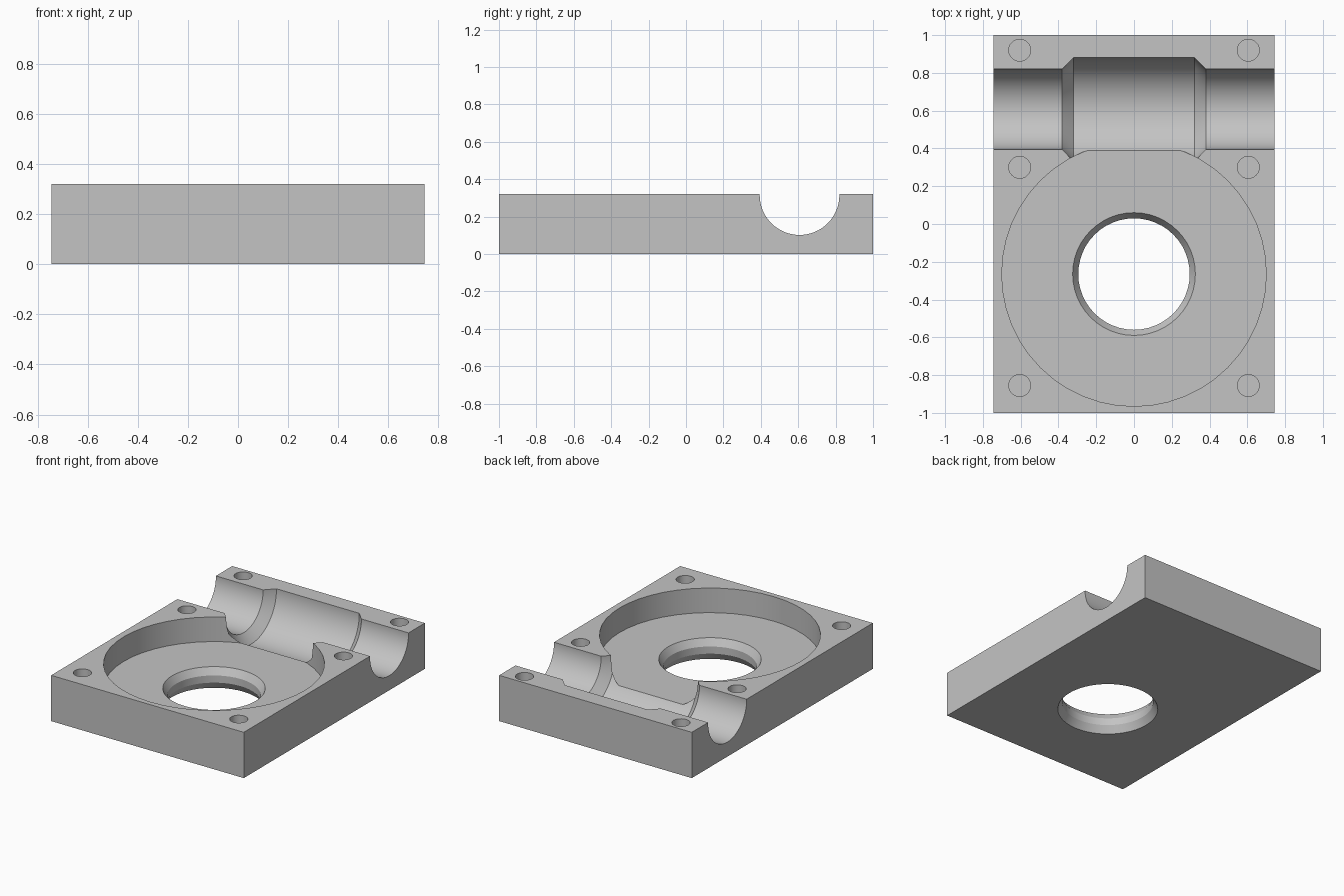
import bpy, bmesh
from math import cos, sin, tau, pi, radians
from mathutils import Matrix, Vector

cube = bpy.data.objects.get("Cube")
if cube:
    bpy.data.objects.remove(cube, do_unlink=True)

WIDTH, LENGTH, TOP = 1.49, 2.0, 0.32
FLOOR = 0.148          # pocket floor height
GEAR = (0, -0.265, 0)  # pocket centre
SHAFT = (0, 0.607, 0.315)

grey = bpy.data.materials.new("machined grey")
grey.use_nodes = True
color = (0.55, 0.55, 0.55, 1)
grey.diffuse_color = color
grey.node_tree.nodes["Principled BSDF"].inputs["Base Color"].default_value = color


def add_object(name, bm):
    bmesh.ops.recalc_face_normals(bm, faces=bm.faces)
    mesh = bpy.data.meshes.new(name)
    bm.to_mesh(mesh)
    bm.free()
    mesh.materials.append(grey)
    obj = bpy.data.objects.new(name, mesh)
    bpy.context.collection.objects.link(obj)
    return obj


def revolved(name, profile, centre, sides, along_x=False):
    """Closed solid turned from (radius, height) points."""
    bm = bmesh.new()
    rings = [[bm.verts.new((r * cos(tau * i / sides), r * sin(tau * i / sides), h))
              for i in range(sides)] for r, h in profile]
    for a, b in zip(rings, rings[1:]):
        for i in range(sides):
            j = (i + 1) % sides
            bm.faces.new((a[i], a[j], b[j], b[i]))
    bm.faces.new(rings[0])
    bm.faces.new(rings[-1])
    turn = Matrix.Rotation(pi / 2, 4, 'Y') if along_x else Matrix()
    bm.transform(Matrix.Translation(Vector(centre)) @ turn)
    return add_object(name, bm)


# Solid block
bm = bmesh.new()
bmesh.ops.create_cube(bm, size=1)
bm.transform(Matrix.Translation((0, 0, TOP / 2)) @ Matrix.Diagonal((WIDTH, LENGTH, TOP, 1)))
housing = add_object("gearbox_housing_half", bm)

# Gear pocket, and a central bore flared at both ends
cutters = [
    revolved("gear_pocket_cutter", [(0.70, FLOOR), (0.70, 0.5)], GEAR, 48),
    revolved("bore_cutter", [(0.345, -0.03), (0.325, 0), (0.295, 0.05), (0.295, 0.10),
                             (0.325, FLOOR), (0.325, 0.25)], GEAR, 48),
]

# Shaft channel with a wider middle
half = [(0.213, 0.9), (0.213, 0.38), (0.275, 0.32)]
channel = [(r, -h) for r, h in half] + half[::-1]
cutters.append(revolved("shaft_channel_cutter", channel, SHAFT, 64, along_x=True))

# Blind screw holes
for x in (-0.605, 0.605):
    for y in (-0.855, 0.30, 0.92):
        cutters.append(revolved("screw_hole_cutter", [(0.058, 0.12), (0.058, 0.5)], (x, y, 0), 24))

# Cut everything, then keep only the finished part
for cutter in cutters:
    cutter.hide_render = True
    cut = housing.modifiers.new(cutter.name, 'BOOLEAN')
    cut.operation = 'DIFFERENCE'
    cut.solver = 'EXACT'
    cut.object = cutter
bpy.context.view_layer.update()
evaluated = housing.evaluated_get(bpy.context.evaluated_depsgraph_get())
finished = bpy.data.meshes.new_from_object(evaluated)
housing.modifiers.clear()
housing.data = finished
finished.materials.clear()
finished.materials.append(grey)
for cutter in cutters:
    bpy.data.objects.remove(cutter, do_unlink=True)

bpy.ops.object.select_all(action='DESELECT')
housing.select_set(True)
bpy.context.view_layer.objects.active = housing
bpy.ops.object.shade_smooth_by_angle(angle=radians(25))
